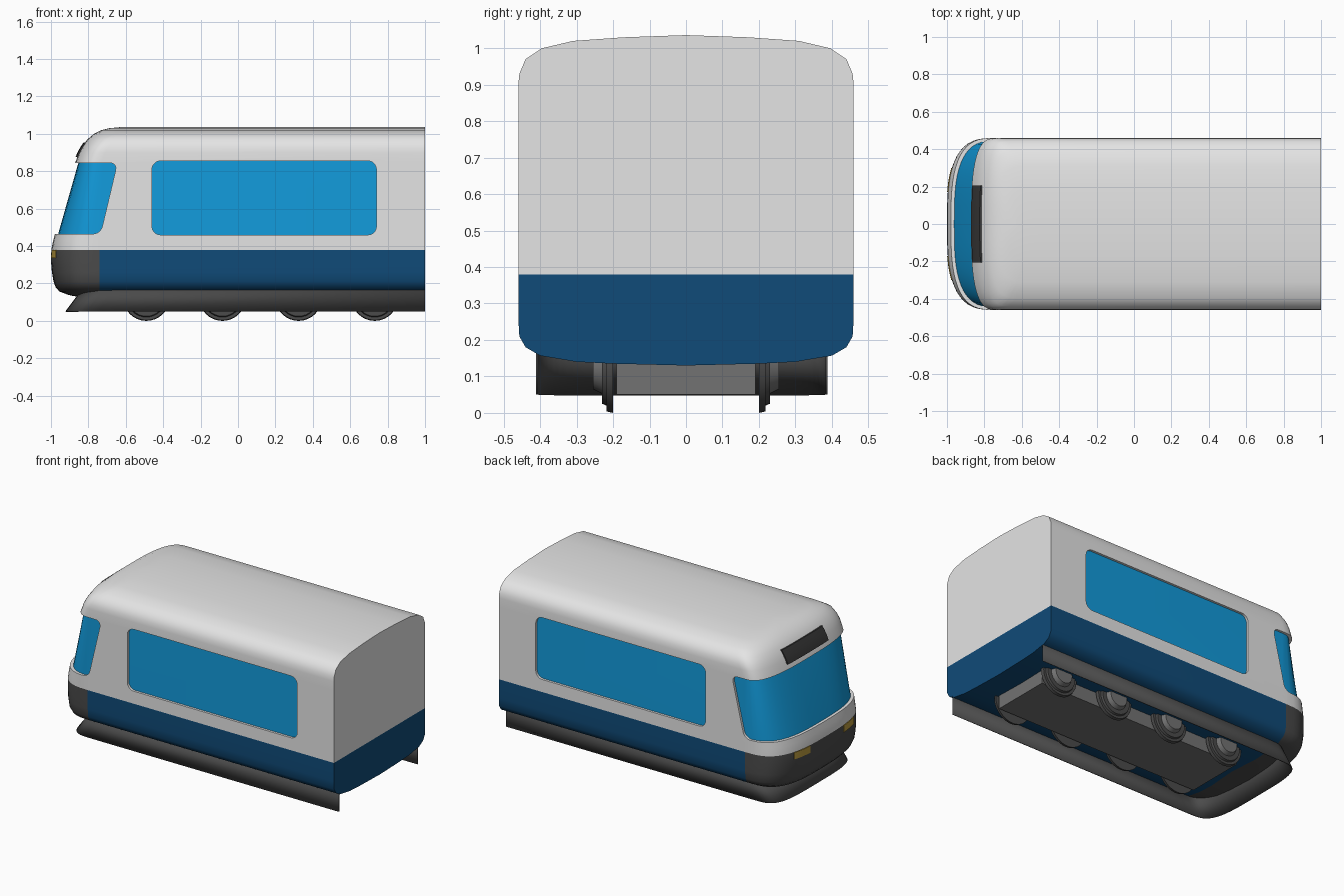
import bpy, bmesh, math
from mathutils import Matrix

if "Cube" in bpy.data.objects:
    bpy.data.objects.remove(bpy.data.objects["Cube"])


def material(name, rgb):
    m = bpy.data.materials.new(name)
    m.use_nodes = True
    m.diffuse_color = (*rgb, 1)
    m.node_tree.nodes["Principled BSDF"].inputs["Base Color"].default_value = (*rgb, 1)
    return m


WHITE = material("white paint", (0.78, 0.78, 0.78))
NAVY = material("navy paint", (0.005, 0.07, 0.19))
DARK = material("dark grey", (0.07, 0.07, 0.07))
GLASS = material("blue glass", (0.006, 0.33, 0.72))
METAL = material("mid grey metal", (0.17, 0.17, 0.17))
BLACK = material("sign black", (0.04, 0.04, 0.04))
AMBER = material("amber lamp", (0.5, 0.33, 0.05))

# Body layers: height, half width, nose position
LAYERS = [(.13, 0, -.86), (.135, .2, -.89), (.14, .3, -.91), (.157, .4, -.955),
          (.18, .44, -.975), (.21, .457, -.986), (.26, .46, -.995), (.32, .46, -1),
          (.38, .46, -.998), (.43, .46, -.988), (.47, .46, -.978), (.84, .46, -.873),
          (.9, .46, -.85), (.93, .457, -.833), (.97, .44, -.806), (1, .395, -.77),
          (1.02, .31, -.73), (1.03, .17, -.69), (1.036, 0, -.63)]
BLEND = -0.74   # where the nose becomes the straight side
POWER = 3       # squareness of the nose in plan


def add_object(name, bm, mats, smooth=True):
    bmesh.ops.recalc_face_normals(bm, faces=bm.faces)
    mesh = bpy.data.meshes.new(name)
    bm.to_mesh(mesh)
    bm.free()
    for m in mats:
        mesh.materials.append(m)
    ob = bpy.data.objects.new(name, mesh)
    bpy.context.collection.objects.link(ob)
    if smooth:
        smooth_object(ob)
    return ob


def activate(ob):
    bpy.ops.object.select_all(action='DESELECT')
    ob.select_set(True)
    bpy.context.view_layer.objects.active = ob


def smooth_object(ob):
    activate(ob)
    bpy.ops.object.shade_smooth_by_angle(angle=math.radians(40))


def apply_all(ob):
    activate(ob)
    for m in list(ob.modifiers):
        bpy.ops.object.modifier_apply(modifier=m.name)


def plan_outline(w, front, end, back, power, steps=28):
    """U-shaped outline from the left rear around the nose to the right rear."""
    pts = [(back, w)]
    for i in range(steps + 1):
        a = math.pi * (0.5 - i / steps)
        s, c = math.sin(a), max(0, math.cos(a))
        x = front + (end - front) * (1 - c ** (2 / power))
        pts.append((x, math.copysign(w * abs(s) ** (2 / power), s)))
    return pts + [(back, -w)]


def loft(rows, closed):
    """Skin a stack of outlines given as (height, points)."""
    bm = bmesh.new()
    rings = [[bm.verts.new((x, y, z)) for x, y in pts] for z, pts in rows]
    n = len(rings[0])
    for a, b in zip(rings, rings[1:]):
        for i in range(n if closed else n - 1):
            j = (i + 1) % n
            bm.faces.new((a[i], a[j], b[j], b[i]))
    bmesh.ops.remove_doubles(bm, verts=bm.verts, dist=1e-5)
    bmesh.ops.dissolve_degenerate(bm, edges=bm.edges, dist=1e-5)
    return bm


def nose_end(front):
    return max(BLEND, front + 0.14)


def cutter(corners, radius):
    """Rounded side-view shape pushed through the full width."""
    bm = bmesh.new()
    face = bm.faces.new([bm.verts.new((x, -0.7, z)) for x, z in corners])
    bmesh.ops.bevel(bm, geom=bm.verts[:], offset=radius, segments=5,
                    affect='VERTICES', profile=0.5)
    out = bmesh.ops.extrude_face_region(bm, geom=bm.faces[:])
    moved = [v for v in out["geom"] if isinstance(v, bmesh.types.BMVert)]
    bmesh.ops.translate(bm, verts=moved, vec=(0, 1.4, 0))
    ob = add_object("window_cutter", bm, [], smooth=False)
    ob.hide_render = True
    return ob


# Body shell, coloured by height and distance from the nose
bm = loft([(z, plan_outline(w, f, nose_end(f), 1, POWER)) for z, w, f in LAYERS], True)
for face in bm.faces:
    c = face.calc_center_median()
    if c.z < 0.38:
        face.material_index = 2 if c.x < BLEND else 1
body = add_object("body", bm, [WHITE, NAVY, DARK], smooth=False)

# Window openings
cutters = [cutter([(-.46, .46), (.74, .46), (.74, .855), (-.46, .855)], 0.045),
           cutter([(-1.2, .465), (-.735, .465), (-.645, .845), (-1.2, .845)], 0.04)]
for c in cutters:
    mod = body.modifiers.new("opening", 'BOOLEAN')
    mod.operation = 'DIFFERENCE'
    mod.solver = 'EXACT'
    mod.object = c
apply_all(body)
for c in cutters:
    bpy.data.objects.remove(c)
smooth_object(body)

# Glass: a slightly smaller shell behind the openings
rows = [(z, plan_outline(w - .015, f + .018, nose_end(f) + .01, .98, POWER))
        for z, w, f in LAYERS if .4 < z < .92]
add_object("window_glass", loft(rows, True), [GLASS])


def nose_x(y, z):
    """Front surface of the nose at a given width and height."""
    for (z0, w0, f0), (z1, w1, f1) in zip(LAYERS, LAYERS[1:]):
        if z0 <= z <= z1:
            k = (z - z0) / (z1 - z0)
            w, f = w0 + k * (w1 - w0), f0 + k * (f1 - f0)
            t = min(1, abs(y) / w)
            return f + (nose_end(f) - f) * (1 - (1 - t ** POWER) ** (1 / POWER))


def nose_plate(name, y0, y1, z0, z1, lift, mat):
    """Thin plate that follows the nose surface."""
    ys = [y0 + (y1 - y0) * i / 10 for i in range(11)]
    zs = [z0 + (z1 - z0) * i / 4 for i in range(5)]
    bm = loft([(z, [(nose_x(y, z) - lift, y) for y in ys]) for z in zs], False)
    out = bmesh.ops.extrude_face_region(bm, geom=bm.faces[:])
    moved = [v for v in out["geom"] if isinstance(v, bmesh.types.BMVert)]
    bmesh.ops.translate(bm, verts=moved, vec=(lift + .001, 0, 0))
    add_object(name, bm, [mat])


# Destination sign and headlights
nose_plate("destination_sign", -.205, .205, .875, .955, .009, BLACK)
nose_plate("left_headlight", .17, .3, .335, .378, .004, AMBER)
nose_plate("right_headlight", -.3, -.17, .335, .378, .004, AMBER)

# Skirt: thin raked wall, open at the rear
rows = [(z, [(x, y - .012) for x, y in plan_outline(.397, f, f + .17, 1, 4)])
        for z, f in ((.05, -.92), (.17, -.83))]
skirt = add_object("skirt", loft(rows, False), [DARK])
mod = skirt.modifiers.new("thickness", 'SOLIDIFY')
mod.thickness = 0.006
mod.offset = 0
apply_all(skirt)

# Chassis block
bm = bmesh.new()
bmesh.ops.create_cube(bm, size=1, matrix=Matrix.Translation((.12, 0, .11))
                      @ Matrix.Diagonal((1.44, .38, .12, 1)))
add_object("chassis", bm, [METAL], smooth=False)


def disc(name, x, side, y0, y1, r0, r1, mat):
    """Tapered disc on a cross axle."""
    bm = bmesh.new()
    place = (Matrix.Translation((x, side * (y0 + y1) / 2, .125))
             @ Matrix.Rotation(-side * math.pi / 2, 4, 'X'))
    bmesh.ops.create_cone(bm, cap_ends=True, segments=32, radius1=r0, radius2=r1,
                          depth=y1 - y0, matrix=place)
    add_object(name, bm, [mat])


# Wheels and hubs
for i in range(4):
    x = -.49 + .407 * i
    for side, label in ((1, "left"), (-1, "right")):
        disc(f"{label}_wheel_{i + 1}", x, side, .2, .218, .125, .121, DARK)
        disc(f"{label}_wheel_face_{i + 1}", x, side, .218, .23, .105, .1, DARK)
        disc(f"{label}_hub_{i + 1}", x, side, .225, .255, .075, .06, METAL)
